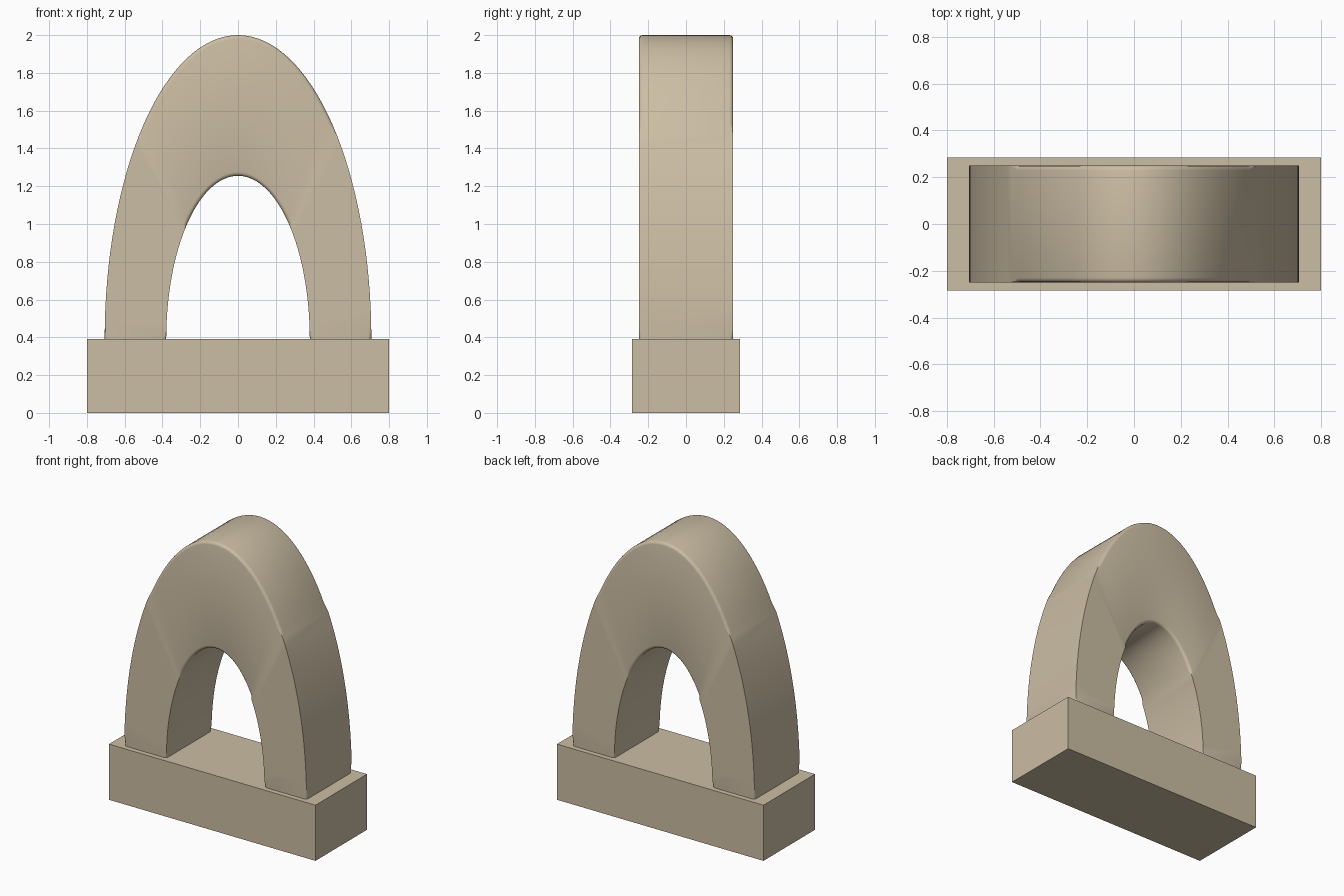
import bpy, bmesh
from math import sin, cos, pi, radians

old = bpy.data.objects.get("Cube")
if old:
    bpy.data.objects.remove(old)

stone = bpy.data.materials.new("sandstone")
stone.use_nodes = True
colour = (0.60, 0.51, 0.37, 1)
stone.diffuse_color = colour
stone.node_tree.nodes["Principled BSDF"].inputs["Base Color"].default_value = colour

BASE_TOP = 0.39
DEPTH = 0.5
STEPS = 64


def finish(name, bm):
    bmesh.ops.recalc_face_normals(bm, faces=bm.faces)
    mesh = bpy.data.meshes.new(name)
    bm.to_mesh(mesh)
    bm.free()
    mesh.materials.append(stone)
    obj = bpy.data.objects.new(name, mesh)
    bpy.context.collection.objects.link(obj)
    return obj


# Rectangular plinth
bm = bmesh.new()
bmesh.ops.create_cube(bm, size=1)
for v in bm.verts:
    v.co = (v.co.x * 1.6, v.co.y * 0.57, (v.co.z + 0.5) * BASE_TOP)
finish("plinth", bm)

# Half-elliptical arch: a rectangular section swept along both curves
bm = bmesh.new()
rings = []
for i in range(STEPS + 1):
    a = pi * i / STEPS
    ring = []
    for rx, rz, y in ((0.706, 1.61, -1), (0.706, 1.61, 1),
                      (0.38, 0.865, 1), (0.38, 0.865, -1)):
        ring.append(bm.verts.new((rx * cos(a), y * DEPTH / 2, BASE_TOP + rz * sin(a))))
    rings.append(ring)
for r, s in zip(rings, rings[1:]):
    for k in range(4):
        n = (k + 1) % 4
        bm.faces.new((r[k], r[n], s[n], s[k]))
bm.faces.new(rings[0])
bm.faces.new(rings[-1])

# Round the long front and back rims, leaving the feet square
rims = [e for e in bm.edges
        if abs(e.verts[0].co.y - e.verts[1].co.y) < 0.01
        and all(len(f.verts) == 4 for f in e.link_faces)
        and abs(e.verts[0].co.z - e.verts[1].co.z) + abs(e.verts[0].co.x - e.verts[1].co.x) < 0.2]
bmesh.ops.bevel(bm, geom=rims, offset=0.02, segments=3, profile=0.5, affect='EDGES')
arch = finish("arch", bm)

bpy.ops.object.select_all(action='DESELECT')
arch.select_set(True)
bpy.context.view_layer.objects.active = arch
bpy.ops.object.shade_smooth_by_angle(angle=radians(35))
